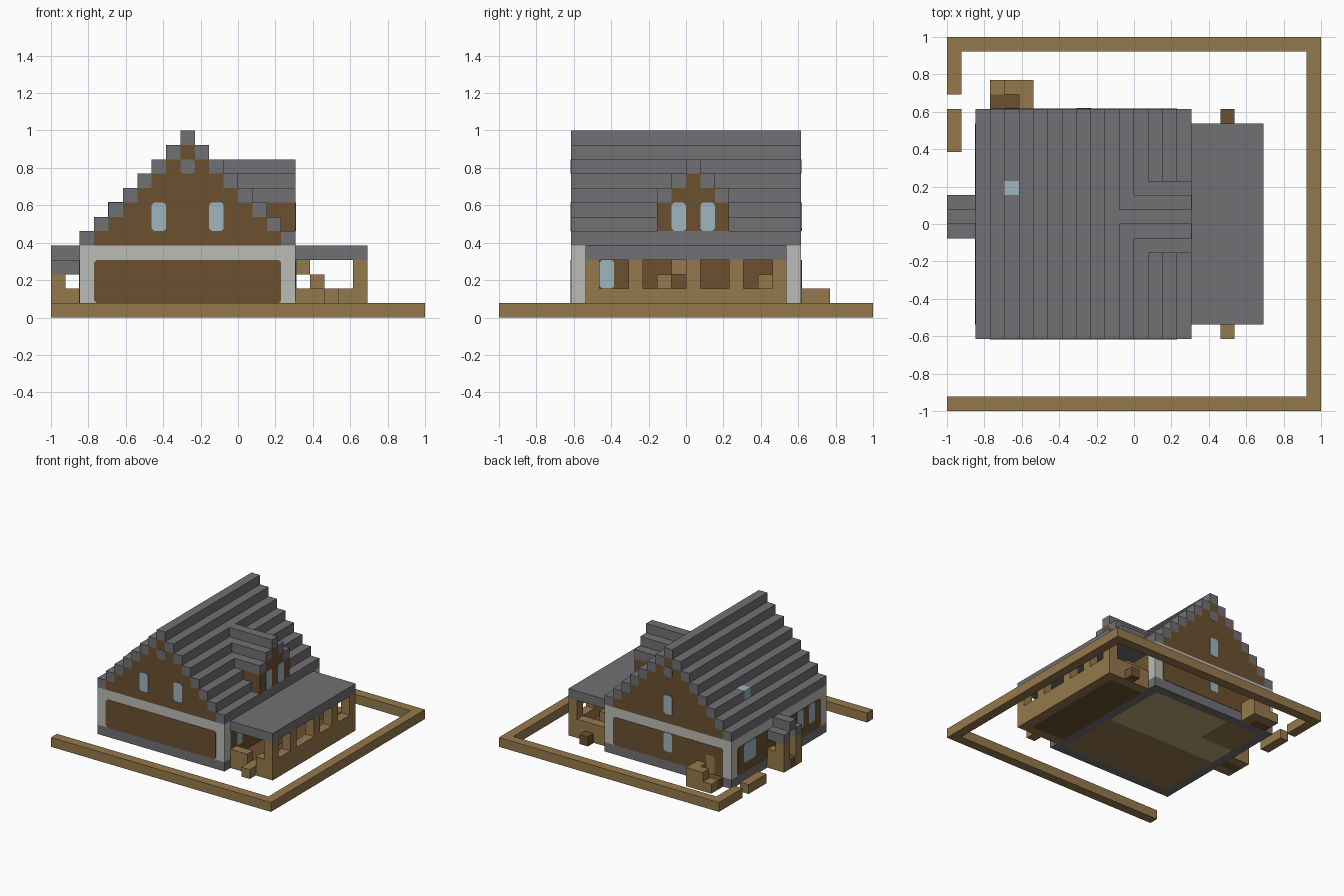
import bpy
import bmesh

UNIT = 1 / 13  # one building block

cube = bpy.data.objects.get("Cube")
if cube:
    bpy.data.objects.remove(cube)


def make_material(name, red, green, blue):
    def linear(value):
        return (value / 255) ** 2.2
    colour = (linear(red), linear(green), linear(blue), 1)
    mat = bpy.data.materials.new(name)
    mat.use_nodes = True
    mat.diffuse_color = colour
    mat.node_tree.nodes["Principled BSDF"].inputs["Base Color"].default_value = colour
    return mat


slate = make_material("slate grey", 113, 111, 115)
plaster = make_material("pale plaster", 186, 187, 181)
timber = make_material("light timber", 148, 120, 77)
dark_wood = make_material("dark wood", 107, 82, 52)
glass = make_material("window blue", 157, 181, 191)
cream = make_material("cream floor", 182, 167, 117)


def finish(name, mat, bm):
    bmesh.ops.recalc_face_normals(bm, faces=bm.faces)
    mesh = bpy.data.meshes.new(name)
    bm.to_mesh(mesh)
    bm.free()
    mesh.materials.append(mat)
    obj = bpy.data.objects.new(name, mesh)
    bpy.context.collection.objects.link(obj)
    return obj


def blocks(name, mat, *boxes):
    """One object from boxes given as x, y and z ranges in block units."""
    bm = bmesh.new()
    for box in boxes:
        low, high = box[::2], box[1::2]
        corners = bmesh.ops.create_cube(bm, size=1)["verts"]
        for vert in corners:
            for i in range(3):
                vert.co[i] = (high[i] if vert.co[i] > 0 else low[i]) * UNIT
    return finish(name, mat, bm)


def plate(name, mat, axis, wall, start, end, bottom, top, lift=0.04, cut=0.18):
    """Thin plate with trimmed corners on a wall facing along x or y."""
    outline = [(start + cut, bottom), (end - cut, bottom), (end, bottom + cut),
               (end, top - cut), (end - cut, top), (start + cut, top),
               (start, top - cut), (start, bottom + cut)]
    bm = bmesh.new()
    rings = []
    for depth in (wall - lift, wall + lift):
        ring = []
        for across, height in outline:
            point = (depth, across, height) if axis == "x" else (across, depth, height)
            ring.append(bm.verts.new([c * UNIT for c in point]))
        bm.faces.new(ring)
        rings.append(ring)
    count = len(outline)
    for i in range(count):
        j = (i + 1) % count
        bm.faces.new((rings[0][i], rings[0][j], rings[1][j], rings[1][i]))
    return finish(name, mat, bm)


# House extents
LEFT, RIGHT, DEEP = -11, 4, 8
EAVES = 5
STEPS = 7

# Foundation ring and floors
blocks("foundation", slate,
       (LEFT, RIGHT, -DEEP, 1 - DEEP, 0, 1), (LEFT, RIGHT, DEEP - 1, DEEP, 0, 1),
       (LEFT, LEFT + 1, 1 - DEEP, DEEP - 1, 0, 1),
       (RIGHT - 1, RIGHT, 1 - DEEP, DEEP - 1, 0, 1))
blocks("front_room_floor", timber, (LEFT + 1, RIGHT - 1, 1 - DEEP, 0, 0, 1))
blocks("back_room_floor", cream,
       (LEFT + 1, RIGHT - 1, 0, 3, 0, 1), (-6, RIGHT - 1, 3, DEEP - 1, 0, 1))
blocks("hall_floor", timber, (LEFT + 1, -6, 3, DEEP - 1, 0, 1))

# Walls with dark panels
blocks("ground_floor_walls", plaster, (LEFT, RIGHT, -DEEP, DEEP, 1, EAVES))
for side, label in ((-1, "front"), (1, "back")):
    plate(label + "_panel", dark_wood, "y", side * DEEP, LEFT + 1, RIGHT - 1, 1, 4)
for wall, label in ((LEFT, "right"), (RIGHT, "left")):
    plate(label + "_panel", dark_wood, "x", wall, 1 - DEEP, DEEP - 1, 1, 4)

# Stepped gable core and stepped roof
core, roof = [], []
for k in range(STEPS + 1):
    a, b = LEFT + k, RIGHT - k
    if k:
        core.append((a, b, -DEEP, DEEP, EAVES + k - 1, EAVES + k))
    if k < STEPS:
        for x in (a, b - 1):
            roof.append((x, x + 1, -DEEP, DEEP, EAVES + k, EAVES + k + 1))
    else:
        roof.append((a, b, -DEEP, DEEP, EAVES + k, EAVES + k + 1))
blocks("gable_walls", dark_wood, *core)
blocks("stepped_roof", slate, *roof)
for side in (-1, 1):
    plate("gable_ornament", slate, "y", side * DEEP, -4, -3, 10, 11)

# Windows and doors
for x in (-6, -2):
    plate("front_gable_window", glass, "y", -DEEP, x, x + 1, 6, 8)
for z in (2, 6):
    plate("back_window", glass, "y", DEEP, -4, -3, z, z + 2, 0.06)
plate("back_door", timber, "y", DEEP, -9, -8, 1, 3, 0.06)
for start, end in ((4, 6), (-4, -3), (-6, -5)):
    plate("side_window", glass, "x", LEFT, start, end, 2, 4, 0.06)
plate("porch_side_window", glass, "x", RIGHT, -6, -5, 2, 4, 0.06)
blocks("skylight", glass, (-9.02, -8, 2, 3, 7, 8.02))

# Dormer, narrowing one block at each level
dormer_walls = [(1, RIGHT, -2, 3, EAVES, 8)]
dormer_roof = []
for k in range(3):
    x, z = 1 - k, 8 + k
    dormer_roof += [(x, RIGHT, y, y + 1, z, z + 1) for y in {k - 2, 2 - k}]
    if k < 2:
        dormer_walls.append((x, RIGHT, k - 1, 2 - k, z, z + 1))
blocks("dormer_walls", dark_wood, *dormer_walls)
blocks("dormer_roof", slate, *dormer_roof)
for y in (-1, 1):
    plate("dormer_window", glass, "x", RIGHT, y, y + 1, 6, 8)

# Veranda
blocks("veranda_roof", slate, (RIGHT, 9, -7, 7, 4, 5))
blocks("veranda_floor", dark_wood, (RIGHT, 8, -6, 6, 0, 1))
blocks("veranda_walls", timber,
       (8, 9, -7, 7, 0, 2), (RIGHT, 6, -7, -6, 0, 2), (7, 8, -7, -6, 0, 2),
       (6, 7, -7, -6, 0, 1), (RIGHT, 8, 6, 7, 0, 2))
blocks("veranda_posts", timber, *[(8, 9, y, y + 1, 2, 4) for y in (-7, -4, 0, 3, 6)])
blocks("veranda_front_step", timber, (6, 7, -8, -7, 0, 1))
blocks("veranda_back_step", dark_wood, (6, 7, 7, 8, 0, 1))
blocks("veranda_seats", timber, *[(5, 6, y, y + 1, 1, 3) for y in (-2, 5)])
blocks("wall_shelf", timber, (RIGHT, 5, -1, 0, 3, 4))

# Small side entrance
entrance = []
for y in (-1, 1):
    entrance += [(-13, LEFT, y, y + 1, 0, 2), (-13, -12, y, y + 1, 2, 3)]
blocks("entrance_walls", timber, *entrance)
blocks("entrance_floor", dark_wood, (-13, LEFT, 0, 1, 0, 1))
blocks("entrance_roof", slate, (-13, LEFT, 0, 1, 4, 5),
       *[(-13, LEFT, y, y + 1, 3, 4) for y in (-1, 1)])

# Back doorstep
blocks("doorstep_landing", dark_wood, (-10, -8, 8, 9, 0, 1))
blocks("doorstep_sides", timber, (-8, -7, 8, 10, 0, 2), (-9, -8, 9, 10, 0, 2),
       (-10, -9, 9, 10, 0, 1))

# Garden border
blocks("garden_border", timber,
       (-13, 13, -13, -12, 0, 1), (-13, 13, 12, 13, 0, 1), (12, 13, -12, 12, 0, 1),
       (-13, -12, 9, 12, 0, 1), (-13, -12, 5, 8, 0, 1))
